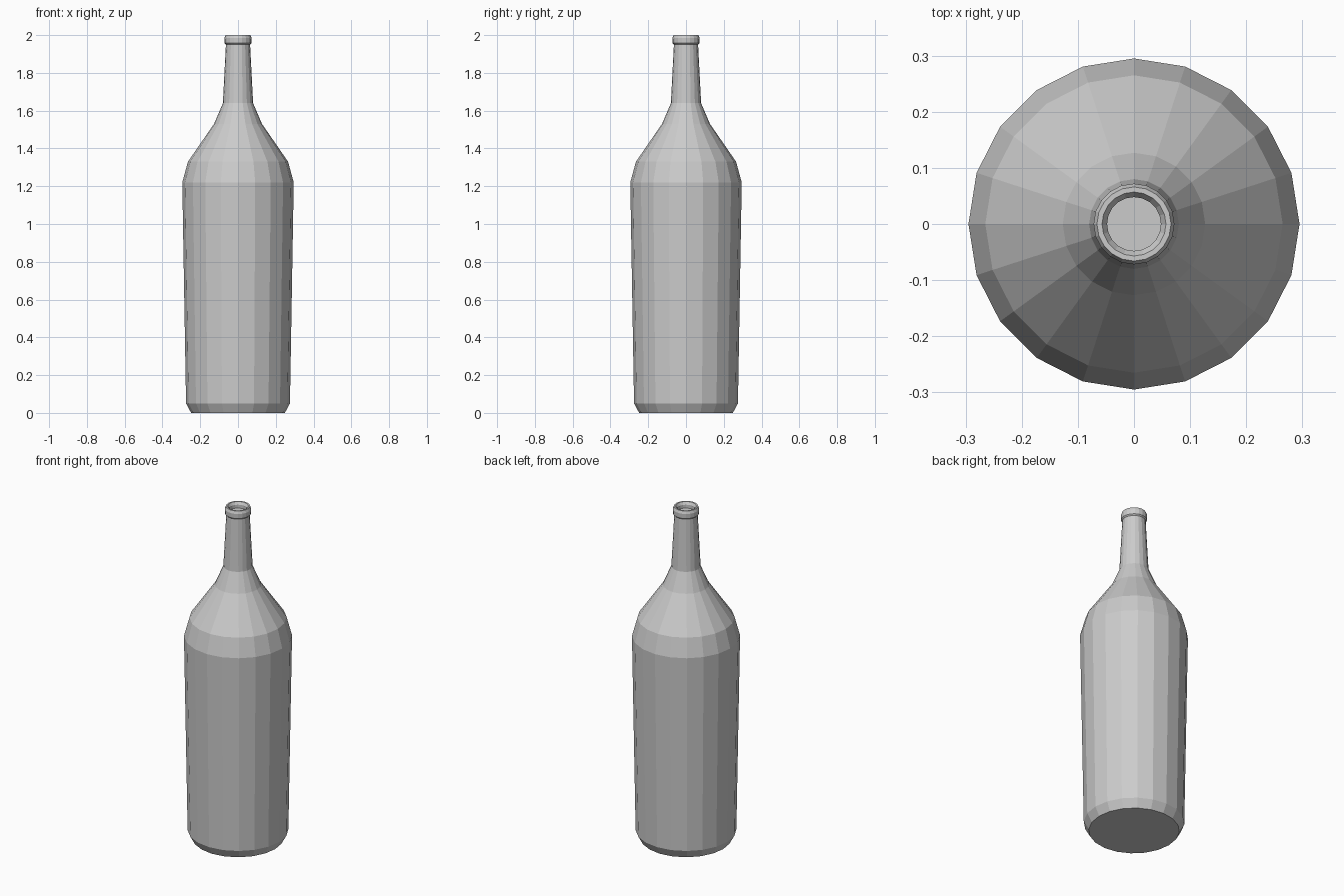
import bpy
import bmesh
from math import cos, sin, tau

cube = bpy.data.objects.get("Cube")
if cube:
    bpy.data.objects.remove(cube, do_unlink=True)

SIDES = 20

grey = bpy.data.materials.new("plain grey")
grey.use_nodes = True
grey.diffuse_color = (0.6, 0.6, 0.6, 1)
grey.node_tree.nodes["Principled BSDF"].inputs["Base Color"].default_value = (0.6, 0.6, 0.6, 1)


def lathe(name, profile):
    """Spin (radius, height) points around z and close both ends."""
    bm = bmesh.new()
    rings = [[bm.verts.new((r * cos(tau * i / SIDES), r * sin(tau * i / SIDES), z))
              for i in range(SIDES)] for r, z in profile]
    for low, high in zip(rings, rings[1:]):
        for i in range(SIDES):
            j = (i + 1) % SIDES
            bm.faces.new((low[i], low[j], high[j], high[i]))
    bm.faces.new(rings[0][::-1])
    bm.faces.new(rings[-1])
    mesh = bpy.data.meshes.new(name)
    bm.to_mesh(mesh)
    bm.free()
    mesh.materials.append(grey)
    obj = bpy.data.objects.new(name, mesh)
    bpy.context.collection.objects.link(obj)
    return obj


# Base, body, shoulder, neck, rounded lip and shallow mouth
body = [(0.248, 0), (0.275, 0.05), (0.295, 1.22), (0.265, 1.33)]
neck = [(0.127, 1.53), (0.08, 1.64), (0.064, 1.95)]
lip = [(0.071, 1.957), (0.072, 1.985), (0.066, 2.0), (0.057, 2.0)]
mouth = [(0.048, 1.985), (0.048, 1.965)]
lathe("bottle", body + neck + lip + mouth)
